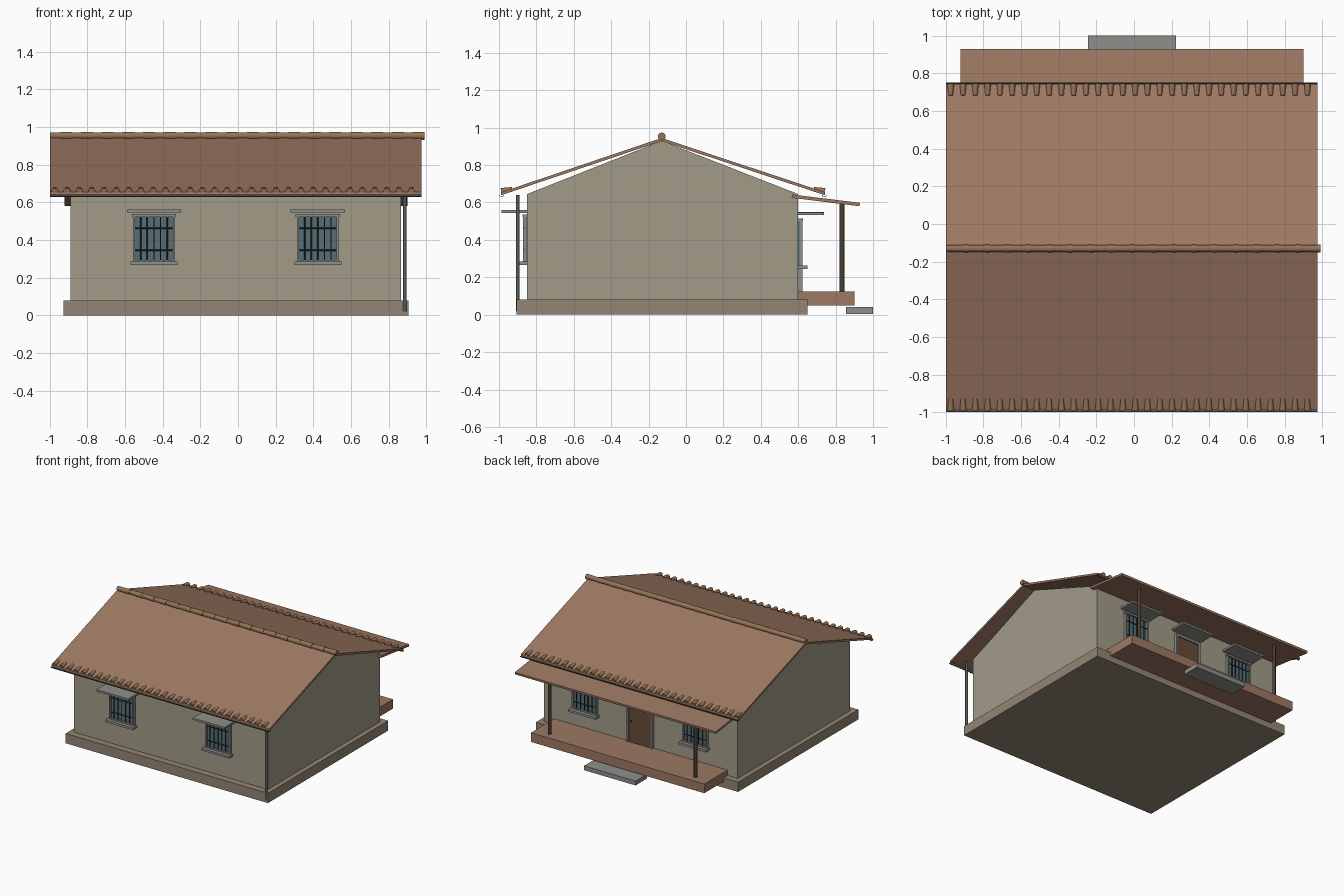
import bpy, bmesh, math
from mathutils import Vector, Matrix

if "Cube" in bpy.data.objects:
    bpy.data.objects.remove(bpy.data.objects["Cube"])

CX = -0.011          # middle of the house in x
RIDGE_Y = -0.13


def material(name, r, g, b):
    m = bpy.data.materials.new(name)
    m.diffuse_color = (r, g, b, 1)
    m.use_nodes = True
    m.node_tree.nodes["Principled BSDF"].inputs["Base Color"].default_value = m.diffuse_color
    return m


WALL = material("plaster", 0.36, 0.33, 0.25)
BASE = material("base_stone", 0.29, 0.235, 0.17)
ROOF = material("roof_clay", 0.34, 0.19, 0.125)
TILE = material("tile_clay", 0.30, 0.17, 0.09)
TRIM = material("concrete", 0.27, 0.28, 0.26)
GLASS = material("glass", 0.09, 0.16, 0.18)
IRON = material("iron", 0.03, 0.03, 0.03)
PIPE = material("pipe_metal", 0.10, 0.11, 0.11)
WOOD = material("door_wood", 0.14, 0.07, 0.035)
POST = material("post_wood", 0.07, 0.045, 0.03)


def finish(bm, name, mat):
    bmesh.ops.recalc_face_normals(bm, faces=bm.faces)
    me = bpy.data.meshes.new(name)
    bm.to_mesh(me)
    bm.free()
    me.materials.append(mat)
    ob = bpy.data.objects.new(name, me)
    bpy.context.collection.objects.link(ob)
    return ob


def add_box(bm, x0, x1, y0, y1, z0, z1):
    size = Matrix.Diagonal((x1 - x0, abs(y1 - y0), z1 - z0, 1))
    mid = Matrix.Translation(((x0 + x1) / 2, (y0 + y1) / 2, (z0 + z1) / 2))
    bmesh.ops.create_cube(bm, size=1, matrix=mid @ size)


def add_rod(bm, a, b, r1, r2=None, sides=12):
    a, b = Vector(a), Vector(b)
    turn = (b - a).to_track_quat('Z', 'Y').to_matrix().to_4x4()
    res = bmesh.ops.create_cone(bm, cap_ends=True, segments=sides, radius1=r1,
                                radius2=r1 if r2 is None else r2, depth=(b - a).length,
                                matrix=Matrix.Translation((a + b) / 2) @ turn)
    for f in {f for v in res["verts"] for f in v.link_faces}:
        f.smooth = len(f.verts) == 4


def box(name, mat, *bounds):
    bm = bmesh.new()
    add_box(bm, *bounds)
    return finish(bm, name, mat)


def rod(name, mat, a, b, r, sides=12):
    bm = bmesh.new()
    add_rod(bm, a, b, r, sides=sides)
    return finish(bm, name, mat)


def prism(name, mat, profile, x0, x1):
    """Extrude a (y, z) outline along x."""
    bm = bmesh.new()
    face = bm.faces.new([bm.verts.new((x0, y, z)) for y, z in profile])
    ext = bmesh.ops.extrude_face_region(bm, geom=[face])
    moved = [v for v in ext["geom"] if isinstance(v, bmesh.types.BMVert)]
    bmesh.ops.translate(bm, verts=moved, vec=(x1 - x0, 0, 0))
    return finish(bm, name, mat)


# Foundation and gabled walls
box("foundation", BASE, CX - 0.916, CX + 0.916, -0.905, 0.65, 0, 0.08)
prism("walls", WALL, [(-0.85, 0.08), (0.6, 0.08), (0.6, 0.645), (RIDGE_Y, 0.93),
                      (-0.85, 0.645)], CX - 0.877, CX + 0.877)

# Main roof slopes, with eave tiles and gutters
X0, X1 = -0.997, 0.975
for side, s, eave in (("front", -1, -0.988), ("back", 1, 0.742)):
    prism(side + "_roof", ROOF, [(RIDGE_Y, 0.945), (eave, 0.655), (eave, 0.639),
                                 (RIDGE_Y, 0.928)], X0, X1)
    bm = bmesh.new()
    for i in range(30):
        x = -0.973 + 0.0653 * i
        add_rod(bm, (x, eave, 0.659), (x, eave - s * 0.06, 0.671), 0.0185, 0.012, 10)
    finish(bm, side + "_eave_tiles", TILE)
    arc = [math.pi + math.pi * k / 8 for k in range(9)]
    outer = [(eave - s * 0.002 + 0.012 * math.cos(t), 0.641 + 0.012 * math.sin(t)) for t in arc]
    inner = [(eave - s * 0.002 + 0.009 * math.cos(t), 0.641 + 0.009 * math.sin(t)) for t in arc]
    prism(side + "_gutter", PIPE, outer + inner[::-1], X0, X1)

# Overlapping ridge tiles
bm = bmesh.new()
for i in range(18):
    x = X0 + 0.11 * i
    add_rod(bm, (x, RIDGE_Y, 0.953), (x + 0.117, RIDGE_Y, 0.953), 0.0175, 0.021, 14)
finish(bm, "ridge_tiles", TILE)

# Downpipe at the front right corner
rod("downpipe", PIPE, (0.885, -0.9, 0.02), (0.885, -0.9, 0.64), 0.01)

# Back porch: floor, step, posts and lean-to roof
box("porch_floor", ROOF, CX - 0.785, CX + 0.785, 0.6, 0.9, 0.05, 0.125)
box("porch_step", TRIM, CX - 0.233, CX + 0.233, 0.855, 1.0, 0.004, 0.04)
for side, s in (("left", -1), ("right", 1)):
    rod(side + "_porch_post", POST, (CX + s * 0.66, 0.835, 0.125),
        (CX + s * 0.66, 0.835, 0.595), 0.0135)
prism("porch_roof", ROOF, [(0.567, 0.643), (0.93, 0.598), (0.928, 0.58),
                           (0.565, 0.625)], CX - 0.91, CX + 0.91)


def canopy(name, x, wall, s, z):
    box(name, TRIM, x - 0.144, x + 0.144, wall, wall + s * 0.137, z, z + 0.016)


def window(name, x, wall, s, dz):
    """Barred window; s is the outward y direction."""
    z0, z1, w = 0.285 + dz, 0.522 + dz, 0.112

    def out(d):
        return wall + s * d
    box(name + "_glass", GLASS, x - w, x + w, wall, out(0.006), z0, z1)
    bm = bmesh.new()
    for k in (-1, 1):                                     # jambs
        add_box(bm, *sorted((x + k * w, x + k * (w - 0.012))), wall, out(0.022), z0, z1)
    add_box(bm, x - w, x + w, wall, out(0.022), z0, z0 + 0.01)
    add_box(bm, x - 0.118, x + 0.118, wall, out(0.025), z1, z1 + 0.015)
    finish(bm, name + "_frame", TRIM)
    box(name + "_sill", TRIM, x - 0.125, x + 0.125, wall, out(0.05), z0 - 0.018, z0)
    bm = bmesh.new()
    for k in range(-2, 3):                                # upright bars
        add_rod(bm, (x + k * 0.035, out(0.016), z0), (x + k * 0.035, out(0.016), z1), 0.0035, sides=8)
    for z in (z0 + 0.06, z1 - 0.06):
        add_rod(bm, (x - w, out(0.016), z), (x + w, out(0.016), z), 0.0035, sides=8)
    finish(bm, name + "_bars", IRON)
    canopy(name + "_canopy", x, wall, s, 0.545 + dz * 0.6)


# Windows, two on each long side
for side, k in (("left", -1), ("right", 1)):
    window("front_" + side + "_window", CX + k * 0.435, -0.85, -1, 0)
    window("back_" + side + "_window", CX + k * 0.5, 0.6, 1, -0.022)

# Back door with frame, knob and canopy
box("door", WOOD, CX - 0.1, CX + 0.1, 0.6, 0.612, 0.125, 0.49)
bm = bmesh.new()
for k in (-1, 1):
    add_box(bm, *sorted((CX + k * 0.1, CX + k * 0.118)), 0.6, 0.622, 0.125, 0.49)
add_box(bm, CX - 0.118, CX + 0.118, 0.6, 0.622, 0.49, 0.51)
finish(bm, "door_frame", TRIM)
rod("door_knob", IRON, (CX + 0.075, 0.612, 0.3), (CX + 0.075, 0.622, 0.3), 0.007)
canopy("door_canopy", CX, 0.6, 1, 0.532)
